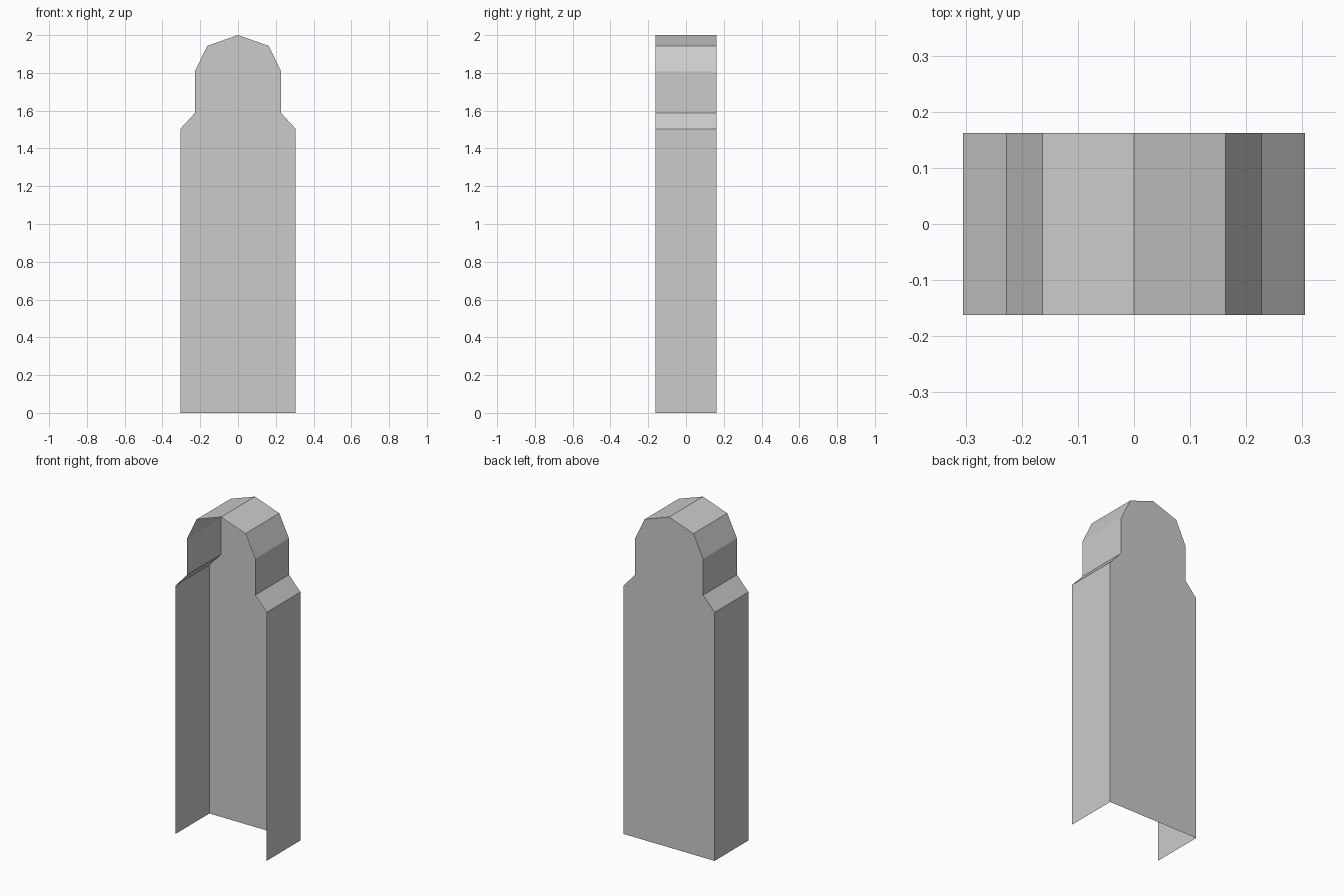
import bpy, bmesh

if "Cube" in bpy.data.objects:
    bpy.data.objects.remove(bpy.data.objects["Cube"])

DEPTH = 0.162  # half depth

# Half outline of the arched niche, from bottom right up to the peak (x, z)
half = [(0.305, 0), (0.305, 1.504), (0.228, 1.588), (0.228, 1.808), (0.163, 1.943), (0, 2.0)]
outline = half + [(-x, z) for x, z in reversed(half[:-1])]


def make_object(name, bm):
    mesh = bpy.data.meshes.new(name)
    bm.to_mesh(mesh)
    bm.free()
    obj = bpy.data.objects.new(name, mesh)
    bpy.context.collection.objects.link(obj)
    return obj


bm = bmesh.new()
back = [bm.verts.new((x, DEPTH, z)) for x, z in outline]
front = [bm.verts.new((x, -DEPTH, z)) for x, z in outline]

# Back panel, facing +y
panel = bm.faces.new(back)
panel.normal_update()
if panel.normal.y < 0:
    panel.normal_flip()

# Side walls and stepped roof; front and bottom stay open
for i in range(len(outline) - 1):
    bm.faces.new((front[i], back[i], back[i + 1], front[i + 1]))

make_object("niche_shell", bm)
